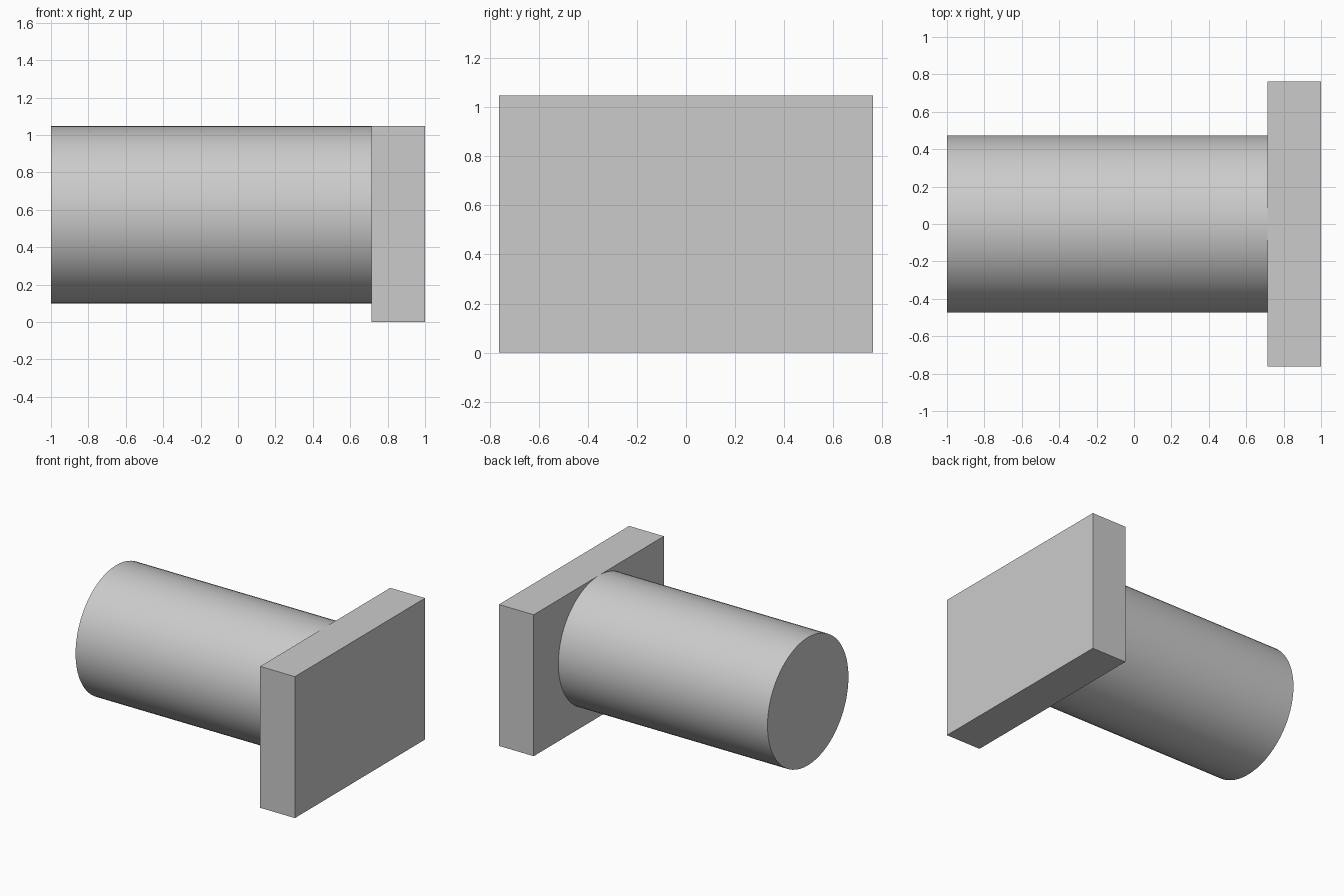
import bpy
import math

cube = bpy.data.objects.get("Cube")
if cube:
    bpy.data.objects.remove(cube, do_unlink=True)

# Single grey material
grey = bpy.data.materials.new("light_grey")
grey.use_nodes = True
colour = (0.6, 0.6, 0.6, 1)
grey.diffuse_color = colour
grey.node_tree.nodes["Principled BSDF"].inputs["Base Color"].default_value = colour

HEIGHT = 1.048
PLATE_X = 0.715
RADIUS = 0.474


def finish(name):
    obj = bpy.context.object
    obj.name = name
    obj.data.materials.append(grey)
    bpy.ops.object.transform_apply(location=False, rotation=True, scale=True)
    return obj


# Rectangular end plate
bpy.ops.mesh.primitive_cube_add(size=1, location=((PLATE_X + 1) / 2, 0, HEIGHT / 2))
bpy.context.object.scale = (1 - PLATE_X, 1.524, HEIGHT)
finish("end_plate")

# Round shaft, its top level with the top of the plate
bpy.ops.mesh.primitive_cylinder_add(
    vertices=64, radius=RADIUS, depth=PLATE_X + 1,
    location=((PLATE_X - 1) / 2, 0, HEIGHT - RADIUS),
    rotation=(0, math.pi / 2, 0))
finish("round_shaft")
bpy.ops.object.shade_smooth_by_angle(angle=math.radians(30))
